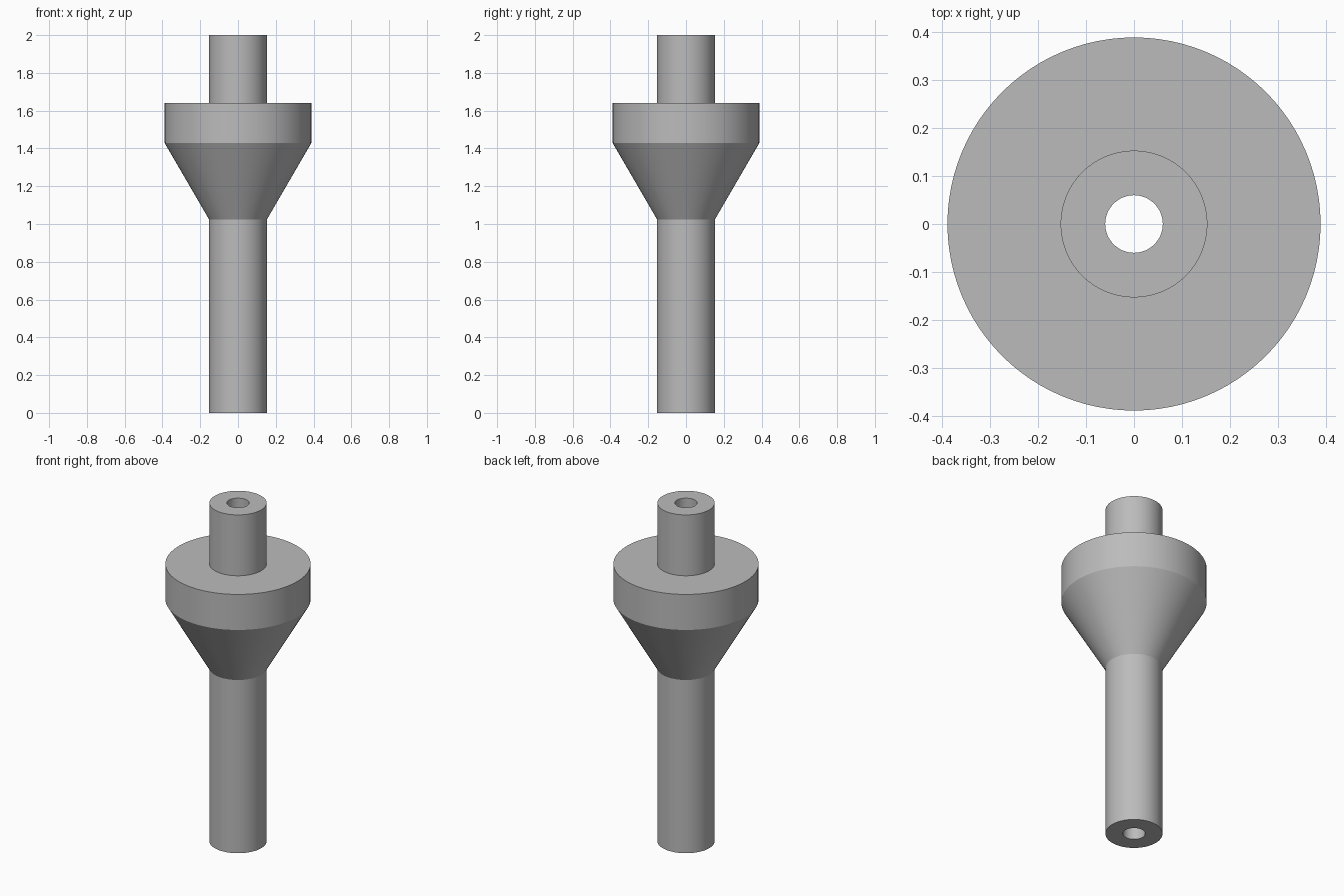
import bpy, bmesh, math
from mathutils import Matrix, Vector

cube = bpy.data.objects.get("Cube")
if cube:
    bpy.data.objects.remove(cube, do_unlink=True)

# Single grey material
grey = bpy.data.materials.new("plain grey")
grey.use_nodes = True
colour = (0.5, 0.5, 0.5, 1)
grey.diffuse_color = colour
grey.node_tree.nodes["Principled BSDF"].inputs["Base Color"].default_value = colour

SHAFT, COLLAR, BORE = 0.153, 0.389, 0.06

# Closed cross-section (radius, height): bore, shaft, cone, collar, neck
profile = [(BORE, 0), (SHAFT, 0), (SHAFT, 1.024), (COLLAR, 1.43),
           (COLLAR, 1.64), (SHAFT, 1.64), (SHAFT, 2), (BORE, 2)]

# Turn the section around the vertical axis
bm = bmesh.new()
verts = [bm.verts.new((r, 0, z)) for r, z in profile]
edges = [bm.edges.new((v, verts[i - 1])) for i, v in enumerate(verts)]
bmesh.ops.spin(bm, geom=verts + edges, cent=(0, 0, 0), axis=(0, 0, 1),
               angle=math.tau, steps=96, use_merge=True)
bmesh.ops.remove_doubles(bm, verts=bm.verts, dist=0.0001)
bmesh.ops.recalc_face_normals(bm, faces=bm.faces)
mesh = bpy.data.meshes.new("flanged_sleeve")
bm.to_mesh(mesh)
bm.free()
mesh.materials.append(grey)

sleeve = bpy.data.objects.new("flanged_sleeve", mesh)
bpy.context.collection.objects.link(sleeve)
bpy.context.view_layer.objects.active = sleeve
sleeve.select_set(True)
bpy.ops.object.shade_smooth_by_angle(angle=math.radians(20))
